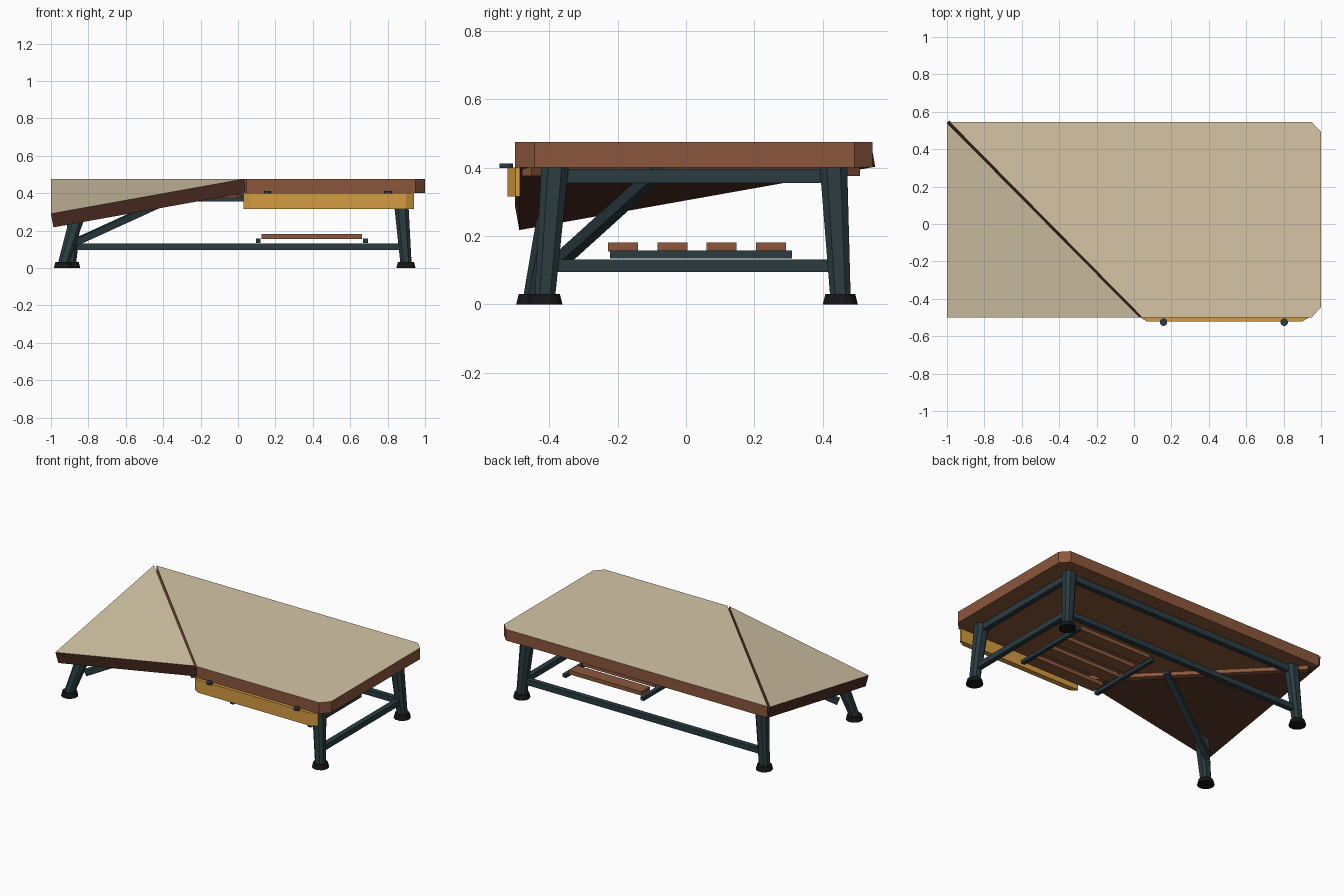
import bpy, bmesh, math
from mathutils import Vector

if "Cube" in bpy.data.objects:
    bpy.data.objects.remove(bpy.data.objects["Cube"])


def material(name, r, g, b):
    m = bpy.data.materials.new(name)
    m.diffuse_color = (r, g, b, 1)
    m.use_nodes = True
    m.node_tree.nodes["Principled BSDF"].inputs["Base Color"].default_value = m.diffuse_color
    return m


TAN = material("tan_surface", 0.66, 0.56, 0.38)
BROWN = material("brown_wood", 0.26, 0.095, 0.045)
DARK = material("dark_wood", 0.075, 0.025, 0.016)
SLATE = material("slate_steel", 0.024, 0.045, 0.053)
BLACK = material("black_rubber", 0.008, 0.008, 0.009)
AMBER = material("amber_panel", 0.66, 0.33, 0.055)


def loft(name, bottom, top, mat, top_mat=None):
    """Closed solid between two matching counter-clockwise rings."""
    bm = bmesh.new()
    a = [bm.verts.new(p) for p in bottom]
    b = [bm.verts.new(p) for p in top]
    n = len(a)
    bm.faces.new(a[::-1])
    lid = bm.faces.new(b)
    for i in range(n):
        j = (i + 1) % n
        bm.faces.new((a[i], a[j], b[j], b[i]))
    if top_mat:
        lid.material_index = 1
    bmesh.ops.recalc_face_normals(bm, faces=bm.faces)
    me = bpy.data.meshes.new(name)
    bm.to_mesh(me)
    bm.free()
    ob = bpy.data.objects.new(name, me)
    me.materials.append(mat)
    if top_mat:
        me.materials.append(top_mat)
    bpy.context.collection.objects.link(ob)
    return ob


def prism(name, outline, z0, z1, mat, top_mat=None):
    return loft(name, [(x, y, z0) for x, y in outline],
                [(x, y, z1) for x, y in outline], mat, top_mat)


def box(name, x0, x1, y0, y1, z0, z1, mat):
    return prism(name, [(x0, y0), (x1, y0), (x1, y1), (x0, y1)], z0, z1, mat)


def bar(name, p, q, w, h, mat):
    """Rectangular bar from p to q, w wide and h high."""
    p, q = Vector(p), Vector(q)
    d = (q - p).normalized()
    s = d.cross(Vector((0, 0, 1))).normalized()
    u = s.cross(d)
    ring = [s * i * w / 2 + u * j * h / 2
            for i, j in ((-1, -1), (1, -1), (1, 1), (-1, 1))]
    return loft(name, [p + r for r in ring], [q + r for r in ring], mat)


def chamfered(c, w, k=0.25):
    """Square ring with cut corners around centre c."""
    h, t = w / 2, w / 2 - w * k
    pts = [(h, -t), (h, t), (t, h), (-t, h), (-h, t), (-h, -t), (-t, -h), (t, -h)]
    return [(c[0] + x, c[1] + y, c[2]) for x, y in pts]


def circle(c, r, n):
    return [(c[0] + r * math.cos(2 * math.pi * (i + .5) / n),
             c[1] + r * math.sin(2 * math.pi * (i + .5) / n), c[2]) for i in range(n)]


# Main top with clipped corners and a diagonal edge
prism("main_top", [(-0.985, 0.545), (0.045, -0.5), (0.95, -0.5), (1, -0.443),
                   (1, 0.492), (0.95, 0.545)], 0.4, 0.475, BROWN, TAN)

# Lowered triangular leaf
leaf = [Vector((-1, 0.54, 0.475)), Vector((-1, -0.5, 0.29)), Vector((0.03, -0.5, 0.475))]
normal = (leaf[1] - leaf[0]).cross(leaf[2] - leaf[0]).normalized()
loft("drop_leaf", [p - normal * 0.075 for p in leaf], leaf, DARK, TAN)

# Batten under the diagonal seam
bar("seam_batten", (-0.945, 0.495, 0.388), (0.005, -0.465, 0.388), 0.04, 0.026, BROWN)

# Legs and feet: foot centre, top centre
legs = {
    "front_right": ((0.898, -0.412), (0.868, -0.383, 0.402)),
    "back_right": ((0.898, 0.451), (0.868, 0.431, 0.402)),
    "back_left": ((-0.895, 0.451), (-0.865, 0.431, 0.402)),
    "front_left": ((-0.933, -0.445), (-0.862, -0.395, 0.262)),
}
for name, ((x, y), top) in legs.items():
    loft(name + "_leg", chamfered((x, y, 0.025), 0.06), chamfered(top, 0.08), SLATE)
    loft(name + "_foot", circle((x, y, 0), 0.053, 12), circle((x, y, 0.031), 0.045, 12), BLACK)

# Upper rails and lower stretchers on the back and right sides
bar("back_upper_rail", (-0.86, 0.433, 0.375), (0.86, 0.433, 0.375), 0.035, 0.04, SLATE)
bar("back_stretcher", (-0.88, 0.443, 0.113), (0.88, 0.443, 0.113), 0.035, 0.036, SLATE)
bar("right_upper_rail", (0.87, -0.38, 0.375), (0.87, 0.43, 0.375), 0.035, 0.04, SLATE)
bar("right_stretcher", (0.888, -0.40, 0.113), (0.888, 0.44, 0.113), 0.035, 0.036, SLATE)

# Diagonal brace from the short leg up to the seam
bar("leaf_brace", (-0.875, -0.36, 0.135), (-0.32, -0.08, 0.388), 0.036, 0.036, SLATE)

# Slatted shelf
for i in range(4):
    y = -0.228 + i * 0.144
    box(f"shelf_slat_{i + 1}", 0.125, 0.663, y, y + 0.088, 0.155, 0.181, BROWN)
for side, x in (("left", 0.108), ("right", 0.682)):
    box(side + "_shelf_bar", x - 0.013, x + 0.013, -0.222, 0.31, 0.134, 0.157, SLATE)

# Front panel with angled ends, and its two round knobs
prism("front_panel", [(0.03, -0.485), (0.03, -0.498), (0.07, -0.522), (0.897, -0.522),
                      (0.94, -0.498), (0.94, -0.485)], 0.315, 0.4, AMBER)
for side, x in (("left", 0.158), ("right", 0.803)):
    loft(side + "_knob", circle((x, -0.525, 0.398), 0.02, 12),
         circle((x, -0.525, 0.412), 0.02, 12), SLATE)
